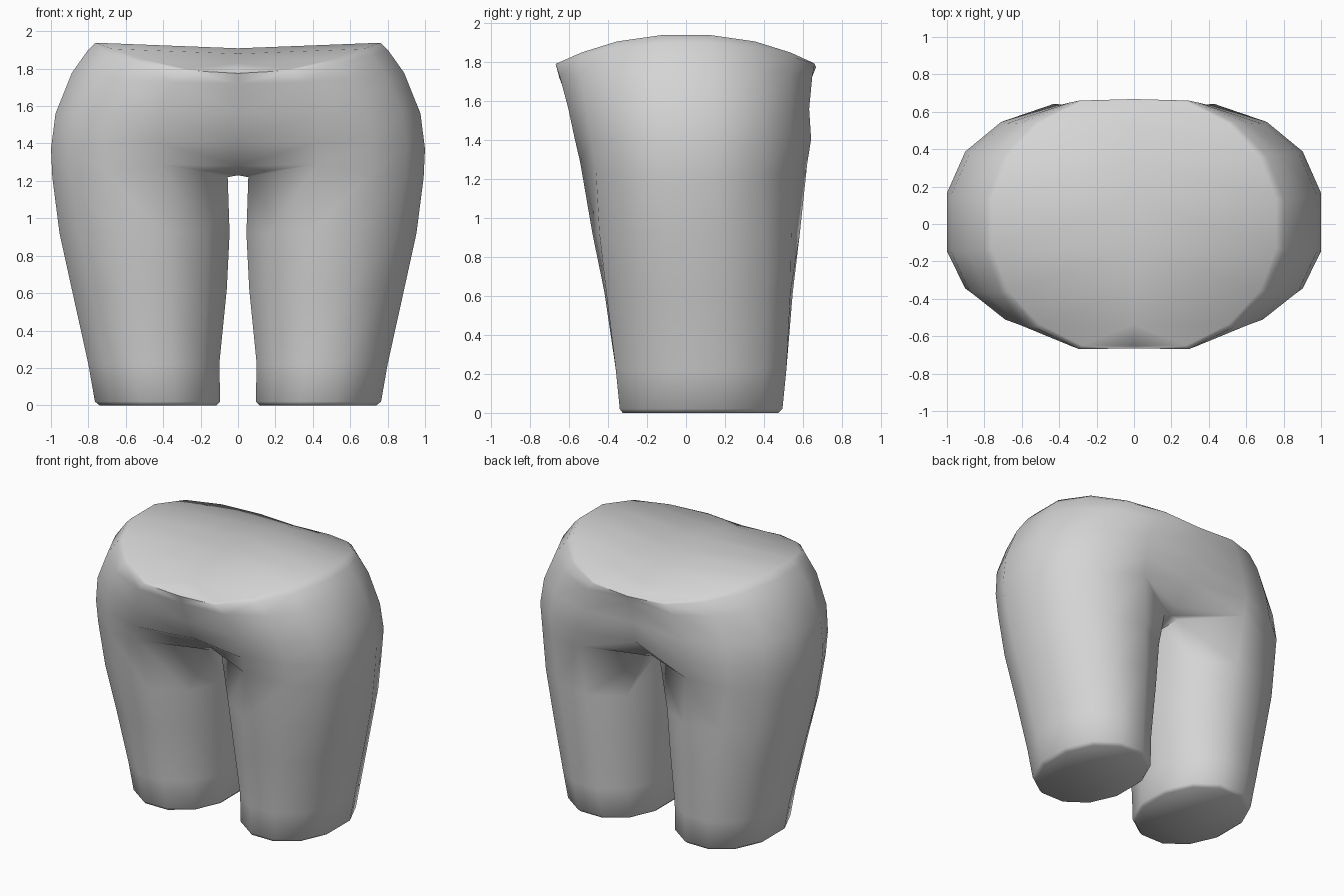
import bpy, bmesh, math
from math import cos, sin, radians

if "Cube" in bpy.data.objects:
    bpy.data.objects.remove(bpy.data.objects["Cube"])

skin = bpy.data.materials.new("light_grey")
skin.diffuse_color = (0.66, 0.66, 0.66, 1)
skin.use_nodes = True
skin.node_tree.nodes["Principled BSDF"].inputs["Base Color"].default_value = skin.diffuse_color


def spow(v, p):
    return math.copysign(abs(v) ** p, v)


def hip_point(i, a, yf, yb, n):
    """Point i of 0..9 on the right half of a rounded hip outline."""
    t = radians(-90 + 20 * i)
    s = spow(sin(t), 2 / n)
    return a * spow(cos(t), 2 / n), s * (yb if s > 0 else -yf), s


bm = bmesh.new()


def add(x, y, z):
    return bm.verts.new((x, y, z))


def bridge(a, b):
    for i in range(len(a) - 1):
        bm.faces.new((a[i], a[i + 1], b[i + 1], b[i]))


# Leg cross-sections: z, inner x, outer x, front y, back y, blend to hip outline
LEG = [(0.0, 0.115, 0.74, -0.325, 0.475, 0), (0.02, 0.095, 0.765, -0.34, 0.495, 0),
       (0.22, 0.10, 0.80, -0.36, 0.515, 0), (0.62, 0.06, 0.89, -0.42, 0.55, 0.15),
       (0.92, 0.045, 0.96, -0.485, 0.59, 0.5), (1.22, 0.05, 1.005, -0.555, 0.635, 1)]
N_OUT = 8
P = 0.96
leg_rings = []
for z, x0, x1, y0, y1, w in LEG:
    ring = []
    for j in range(12):
        t = radians(-105 + 30 * j)
        x = (x0 + x1) / 2 + (x1 - x0) / 2 * spow(cos(t), P) / cos(radians(15)) ** P
        s = spow(sin(t), P) / sin(radians(75)) ** P
        y = (y0 + y1) / 2 + (y1 - y0) / 2 * s
        if j < N_OUT:
            hx, hy, _ = hip_point(j + 1, x1, y0 * 1.03, y1 * 1.03, 2.5)
            x, y = x + (hx - x) * w, y + (hy - y) * w
        ring.append(add(x, y, z))
    leg_rings.append(ring)
for a, b in zip(leg_rings, leg_rings[1:]):
    bridge(a + a[:1], b + b[:1])
bm.faces.new(leg_rings[0][::-1])

# Crotch strip between the inner thigh and the centre line
top = leg_rings[-1]
outer = top[:N_OUT]
inner = top[N_OUT:][::-1]            # front to back
for v, dz in ((outer[0], 0.07), (outer[1], 0.02), (outer[-2], 0.02), (outer[-1], 0.06)):
    v.co.z += dz
for v, y in zip(inner, (-0.27, -0.1, 0.18, 0.38)):
    v.co.x, v.co.y = 0.055, y
centre = [add(0, v.co.y, 1.23) for v in inner]
bridge(inner, centre)
front = add(0, -0.33, 1.28)
back = add(0, 0.43, 1.28)
bm.faces.new((outer[0], front, centre[0], inner[0]))
bm.faces.new((outer[-1], inner[-1], centre[-1], back))

# Hip half-rings: z at side, half width, front y, back y, z offset at
# the front/back, exponent, front centre y, back centre y
PELVIS = [(1.37, 1.012, -0.60, 0.675, 0.04, 2.5, -0.51, 0.58),
          (1.56, 0.988, -0.635, 0.665, 0.0, 2.45, -0.59, 0.61),
          (1.78, 0.90, -0.685, 0.685, -0.06, 2.25, -0.65, 0.645),
          (1.90, 0.815, -0.71, 0.70, -0.125, 2.1, -0.665, 0.668),
          (1.942, 0.772, -0.69, 0.69, -0.165, 2.1, -0.655, 0.66)]
prev = [front] + outer + [back]
for z, a, yf, yb, dz, n, cf, cb in PELVIS:
    ring = []
    for i in range(10):
        x, y, s = hip_point(i, a, yf, yb, n)
        if i in (0, 9):
            x, y = 0, cf if i == 0 else cb
        ring.append(add(x, y, z + dz * abs(s) ** 2.3))
    bridge(prev, ring)
    prev = ring

# Saddle-shaped waist cap
mid = [add(0, v.co.y, v.co.z - 0.03 * v.co.x / 0.77) for v in prev[1:-1]]
bridge(prev[1:-1], mid)
bm.faces.new((prev[0], prev[1], mid[0]))
bm.faces.new((prev[-1], mid[-1], prev[-2]))

bmesh.ops.recalc_face_normals(bm, faces=bm.faces)
mesh = bpy.data.meshes.new("hips_and_legs")
bm.to_mesh(mesh)
bm.free()
mesh.materials.append(skin)
body = bpy.data.objects.new("hips_and_legs", mesh)
bpy.context.collection.objects.link(body)

# Mirror to the other leg
mirror = body.modifiers.new("mirror", 'MIRROR')
mirror.use_clip = True
mirror.merge_threshold = 0.0005
bpy.context.view_layer.objects.active = body
body.select_set(True)
bpy.ops.object.modifier_apply(modifier="mirror")
bpy.ops.object.shade_smooth_by_angle(angle=radians(60))
